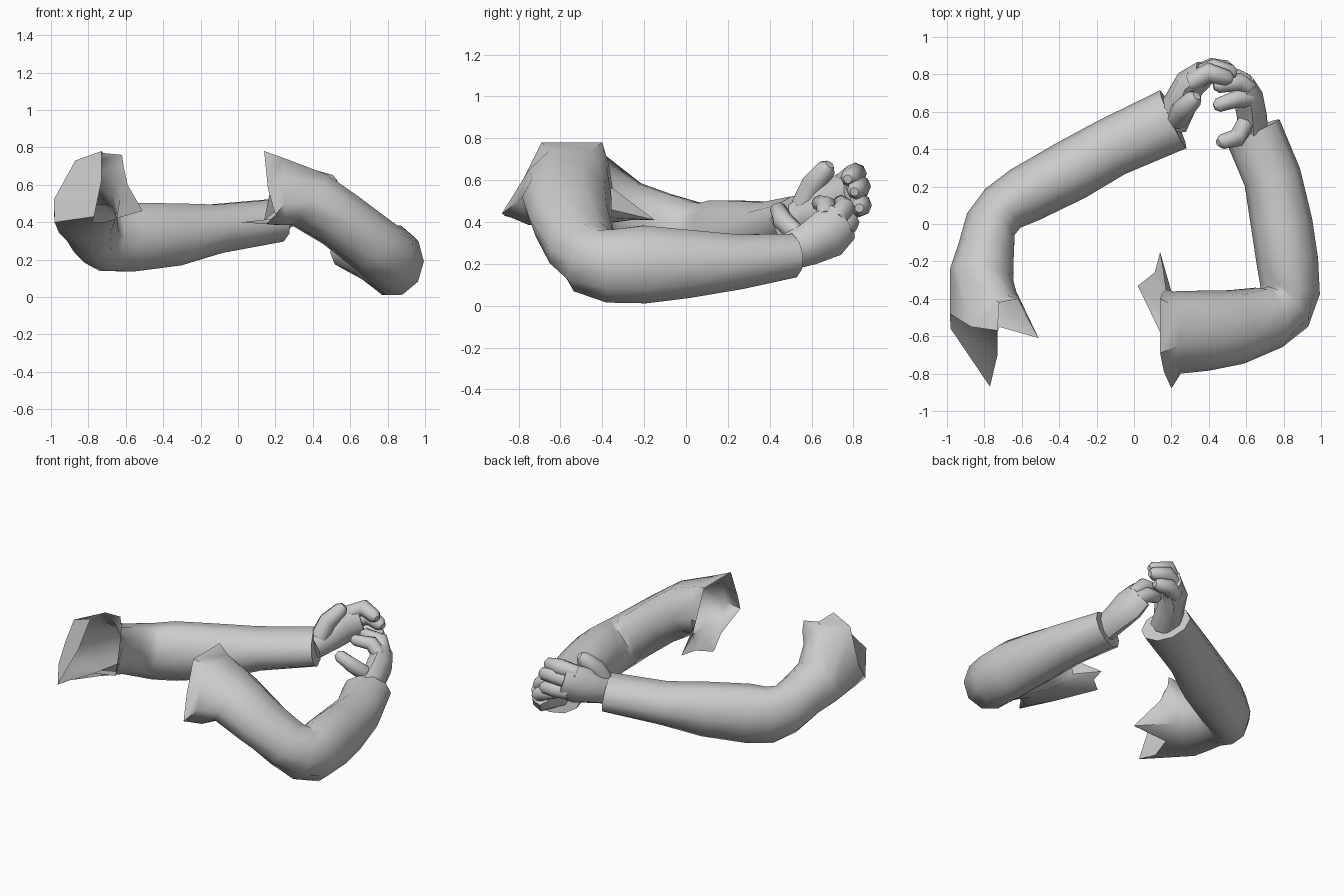
import bpy
import bmesh
import math
from mathutils import Vector

default_cube = bpy.data.objects.get("Cube")
if default_cube:
    bpy.data.objects.remove(default_cube, do_unlink=True)

grey = bpy.data.materials.new("plain grey")
grey.use_nodes = True
grey_value = (0.6, 0.6, 0.6, 1)
grey.diffuse_color = grey_value
grey.node_tree.nodes["Principled BSDF"].inputs["Base Color"].default_value = grey_value


def cross_section(center, tangent, half_width, half_height, sides):
    """Ellipse of points standing across the path direction."""
    side = tangent.cross(Vector((0, 0, 1))).normalized()
    up = side.cross(tangent).normalized()
    points = []
    for k in range(sides):
        angle = math.tau * k / sides
        points.append(center + side * half_width * math.cos(angle)
                      + up * half_height * math.sin(angle))
    return points


def path_tangents(centers):
    """Average direction of the segments that meet at each station."""
    steps = [(b - a).normalized() for a, b in zip(centers, centers[1:])]
    inner = [(a + b).normalized() for a, b in zip(steps, steps[1:])]
    return [steps[0]] + inner + [steps[-1]]


def tube(name, stations, sides, torn_rings=(), cap_start=False):
    """Skin a tube through stations of (x, y, z, half width, half height)."""
    centers = [Vector(s[:3]) for s in stations]
    rings = [[Vector(p) for p in ring] for ring in torn_rings]
    for center, tangent, station in zip(centers, path_tangents(centers), stations):
        rings.append(cross_section(center, tangent, station[3], station[4], sides))

    bm = bmesh.new()
    loops = [[bm.verts.new(p) for p in ring] for ring in rings]
    for low, high in zip(loops, loops[1:]):
        for k in range(sides):
            n = (k + 1) % sides
            bm.faces.new((low[k], low[n], high[n], high[k]))
    bm.faces.new(loops[-1])
    if cap_start:
        bm.faces.new(loops[0])
    bmesh.ops.recalc_face_normals(bm, faces=bm.faces)

    mesh = bpy.data.meshes.new(name)
    bm.to_mesh(mesh)
    bm.free()
    mesh.materials.append(grey)
    obj = bpy.data.objects.new(name, mesh)
    bpy.context.collection.objects.link(obj)
    bpy.ops.object.select_all(action='DESELECT')
    obj.select_set(True)
    bpy.context.view_layer.objects.active = obj
    bpy.ops.object.shade_smooth_by_angle(angle=math.radians(50))


def finger(name, joints, radius):
    """Tapered finger through its joints with a rounded tip."""
    points = [Vector(j) for j in joints]
    tip = points[-1] + (points[-1] - points[-2]).normalized() * radius * 0.5
    tapers = [1, 1, 0.8, 0.4]
    stations = [(*p, radius * t, radius * t) for p, t in zip(points + [tip], tapers)]
    tube(name, stations, 8, cap_start=True)


# Left sleeve: torn rim, shoulder, then upper arm, elbow, forearm, cuff
left_rim = [
    (.2, -.88, .44), (.16, -.79, .58), (.14, -.69, .78), (.14, -.4, .78),
    (.15, -.37, .68), (.17, -.35, .56), (.14, -.15, .41), (.11, -.26, .41),
    (.02, -.33, .4), (.15, -.6, .39)]
left_shoulder = [
    (.25, -.8, .5), (.24, -.75, .65), (.24, -.65, .745), (.24, -.45, .745),
    (.22, -.38, .67), (.21, -.36, .56), (.2, -.36, .46), (.2, -.38, .42),
    (.21, -.47, .385), (.25, -.75, .385)]
left_path = [
    (.38, -.57, .52, .215, .17),
    (.55, -.55, .41, .2, .16),
    (.72, -.5, .28, .175, .16),
    (.8, -.45, .215, .165, .17),
    (.835, -.355, .19, .16, .185),
    (.82, -.2, .197, .165, .195),
    (.79, 0, .2, .165, .172),
    (.74, .25, .21, .155, .137),
    (.635, .5, .24, .155, .11)]
tube("left_sleeve", left_path, 10, [left_rim, left_shoulder])

# Right sleeve: the shoulder turns inward, so its rim faces the left arm
right_rim = [
    (-.59, -.45, .6), (-.61, -.4, .69), (-.62, -.4, .76), (-.72, -.42, .77),
    (-.73, -.57, .78), (-.73, -.7, .62), (-.77, -.87, .43), (-.78, -.72, .4),
    (-.72, -.55, .4), (-.51, -.61, .46)]
right_shoulder = [
    (-.63, -.36, .53), (-.64, -.37, .61), (-.68, -.38, .69), (-.76, -.4, .73),
    (-.87, -.55, .73), (-.985, -.48, .52), (-.98, -.56, .4), (-.9, -.48, .33),
    (-.77, -.4, .31), (-.65, -.36, .42)]
right_path = [
    (-.815, -.27, .435, .172, .165),
    (-.79, -.13, .39, .15, .16),
    (-.765, 0, .34, .14, .17),
    (-.7, .085, .315, .14, .185),
    (-.585, .155, .32, .155, .193),
    (-.34, .285, .335, .165, .175),
    (-.12, .41, .365, .16, .137),
    (.21, .56, .41, .17, .12)]
tube("right_sleeve", right_path, 10, [right_rim, right_shoulder])

# Palms
tube("left_palm", [
    (.64, .47, .25, .08, .085),
    (.63, .58, .29, .08, .1),
    (.61, .68, .345, .08, .12),
    (.58, .75, .4, .065, .1)], 8, cap_start=True)
tube("right_palm", [
    (.19, .54, .42, .1, .09),
    (.25, .65, .46, .09, .1),
    (.3, .75, .51, .085, .125),
    (.38, .81, .54, .07, .11)], 8, cap_start=True)

# Curled fingers and thumbs, with a radius for each
hands = {
    "left_thumb": (.05, [(.6, .54, .33), (.55, .46, .41), (.47, .44, .46)]),
    "left_index": (.047, [(.61, .67, .42), (.55, .67, .48), (.45, .635, .49)]),
    "left_middle": (.05, [(.61, .72, .41), (.56, .76, .47), (.45, .74, .49)]),
    "left_ring": (.05, [(.6, .75, .36), (.55, .78, .4), (.46, .77, .42)]),
    "right_thumb": (.06, [(.23, .56, .48), (.26, .61, .58), (.32, .67, .655)]),
    "right_index": (.054, [(.31, .76, .59), (.4, .81, .63), (.5, .78, .61)]),
    "right_middle": (.054, [(.33, .79, .54), (.43, .83, .57), (.52, .81, .55)]),
    "right_ring": (.054, [(.34, .8, .47), (.42, .835, .48), (.5, .83, .47)]),
}
for finger_name, (finger_radius, finger_joints) in hands.items():
    finger(finger_name, finger_joints, finger_radius)
